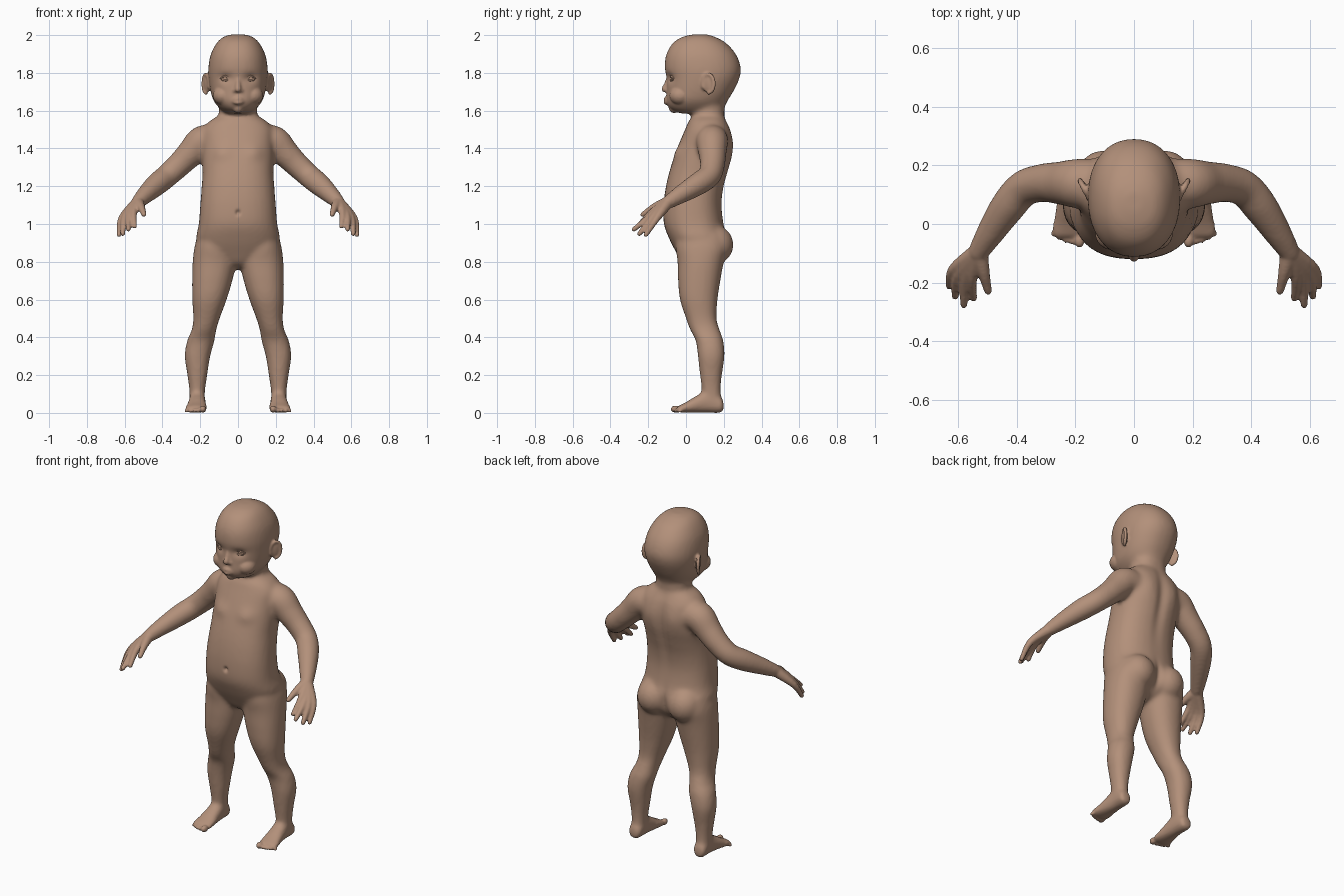
import bpy, bmesh, math
from mathutils import Vector, Matrix

cube = bpy.data.objects.get("Cube")
if cube:
    bpy.data.objects.remove(cube)

skin = bpy.data.materials.new("warm_skin")
skin.use_nodes = True
skin.diffuse_color = (.45, .28, .195, 1)
skin.node_tree.nodes["Principled BSDF"].inputs["Base Color"].default_value = skin.diffuse_color

SIDES = 32


def spline(rows, steps=5):
    """Catmull-Rom interpolation of every column in a list of rows."""
    rows = [Vector(r) for r in rows]
    result = []
    for i in range(len(rows) - 1):
        a, b = rows[max(i - 1, 0)], rows[i]
        c, d = rows[i + 1], rows[min(i + 2, len(rows) - 1)]
        for k in range(steps):
            t = k / steps
            result.append(b + (c - a) * (t / 2) + (a * 2 - b * 5 + c * 4 - d) * (t * t / 2)
                          + (b * 3 - a - c * 3 + d) * (t ** 3 / 2))
    return result + [rows[-1]]


def skin_rings(bm, rings):
    """Bridge a list of point rings and cap both ends."""
    loops = [[bm.verts.new(p) for p in ring] for ring in rings]
    for low, high in zip(loops, loops[1:]):
        for i in range(SIDES):
            j = (i + 1) % SIDES
            bm.faces.new((low[i], low[j], high[j], high[i]))
    bm.faces.new(loops[0])
    bm.faces.new(loops[-1])


def loft(bm, rows, lengthwise=False, power=2.2):
    """Rows: station, x min, x max, then the limits on the third axis."""
    rings = []
    for s, x0, x1, w0, w1 in spline(rows):
        ring = []
        for i in range(SIDES):
            a = math.tau * i / SIDES
            c, d = (math.copysign(abs(f) ** (2 / power), f) for f in (math.cos(a), math.sin(a)))
            x, w = (x0 + x1 + (x1 - x0) * c) / 2, (w0 + w1 + (w1 - w0) * d) / 2
            ring.append((x, s, w) if lengthwise else (x, w, s))
        rings.append(ring)
    skin_rings(bm, rings)


def ball(bm, centre, size, turn=0):
    size = size if isinstance(size, tuple) else (size,) * 3
    matrix = Matrix.Translation(centre) @ Matrix.Rotation(turn, 4, 'Z') @ Matrix.Diagonal((*size, 1))
    bmesh.ops.create_uvsphere(bm, u_segments=24, v_segments=16, radius=1, matrix=matrix)


def tube(bm, points):
    """Round limb through points of x, y, z, radius with rounded ends."""
    path = spline(points)
    rings, normal = [], None
    for i, p in enumerate(path):
        t = (path[min(i + 1, len(path) - 1)].xyz - path[max(i - 1, 0)].xyz).normalized()
        normal = t.orthogonal() if normal is None else normal - t * normal.dot(t)
        normal.normalize()
        side = t.cross(normal)
        rings.append([p.xyz + (normal * math.cos(math.tau * k / SIDES)
                               + side * math.sin(math.tau * k / SIDES)) * p.w for k in range(SIDES)])
    skin_rings(bm, rings)
    for p in (path[0], path[-1]):
        ball(bm, p.xyz, p.w)


def mirror(bm):
    copy = bmesh.ops.duplicate(bm, geom=bm.verts[:] + bm.edges[:] + bm.faces[:])["geom"]
    bmesh.ops.scale(bm, vec=(-1, 1, 1), verts=[v for v in copy if isinstance(v, bmesh.types.BMVert)])


def make_object(name, bm):
    bmesh.ops.recalc_face_normals(bm, faces=bm.faces[:])
    mesh = bpy.data.meshes.new(name)
    bm.to_mesh(mesh)
    bm.free()
    mesh.materials.append(skin)
    obj = bpy.data.objects.new(name, mesh)
    bpy.context.collection.objects.link(obj)
    mesh.polygons.foreach_set("use_smooth", [True] * len(mesh.polygons))
    return obj


def fuse(bm, voxel, passes):
    """Merge all overlapping parts into one smoothed surface."""
    obj = make_object("fusing", bm)
    remesh = obj.modifiers.new("merge", 'REMESH')
    remesh.mode, remesh.voxel_size = 'VOXEL', voxel
    relax = obj.modifiers.new("relax", 'SMOOTH')
    relax.factor, relax.iterations = .5, passes
    graph = bpy.context.evaluated_depsgraph_get()
    mesh = bpy.data.meshes.new_from_object(obj.evaluated_get(graph))
    bpy.data.objects.remove(obj)
    merged = bmesh.new()
    merged.from_mesh(mesh)
    bpy.data.meshes.remove(mesh)
    return merged


def push(bm, centre, reach, move):
    """Soft local displacement, used for hollows and folds."""
    for v in bm.verts:
        d = sum(((v.co[i] - centre[i]) / reach[i]) ** 2 for i in range(3))
        if d < 6:
            v.co += Vector(move) * math.exp(-d)


body = bmesh.new()

# legs
loft(body, [(.95, .03, .21, -.05, .2), (.88, .015, .23, -.055, .22), (.8, .01, .24, -.045, .2),
            (.7, .03, .243, -.042, .182), (.6, .06, .242, -.032, .167), (.5, .097, .237, 0, .162),
            (.44, .115, .245, .022, .178), (.38, .125, .27, .052, .198), (.3, .147, .282, .063, .204),
            (.2, .163, .268, .074, .19), (.12, .174, .258, .083, .184), (.04, .177, .255, .08, .19)])
# feet
loft(body, [(.2, .195, .24, .015, .05), (.185, .18, .255, 0, .085), (.12, .173, .258, 0, .12),
            (.05, .168, .267, 0, .088), (0, .163, .278, 0, .057), (-.035, .163, .283, .002, .04),
            (-.05, .172, .276, .008, .03)], lengthwise=True)
# buttocks
ball(body, (.103, .145, .89), (.1, .107, .105))
# arms
tube(body, [(.12, .135, 1.44, .085), (.19, .138, 1.435, .085), (.25, .14, 1.375, .074),
            (.31, .14, 1.315, .066), (.375, .122, 1.255, .062), (.43, .06, 1.21, .06),
            (.49, -.03, 1.155, .048), (.53, -.095, 1.115, .037)])
mirror(body)

# torso
loft(body, [(z, -w, w, front, back) for z, w, front, back in (
    (1.575, .1, .04, .2), (1.545, .15, .015, .215), (1.5, .185, -.005, .235), (1.43, .19, -.035, .248),
    (1.35, .19, -.065, .243), (1.27, .188, -.09, .222), (1.19, .193, -.108, .2), (1.1, .2, -.119, .19),
    (1, .208, -.117, .2), (.92, .222, -.088, .222), (.85, .2, -.052, .21), (.79, .1, -.015, .16),
    (.765, .03, .03, .11))], power=2.35)
# neck
loft(body, [(z, -.1, .1, .03, .205) for z in (1.48, 1.56, 1.62, 1.68)])
# head
loft(body, [(z, -w, w, front, back) for z, w, front, back in (
    (2.004, .03, .04, .11), (1.992, .075, -.015, .15), (1.96, .112, -.068, .21), (1.9, .144, -.104, .264),
    (1.83, .157, -.113, .29), (1.77, .156, -.103, .283), (1.7, .145, -.104, .25),
    (1.65, .128, -.106, .22), (1.61, .095, -.085, .2), (1.585, .06, -.03, .17))])

body = fuse(body, .012, 6)

# body folds: spine, chest, eye hollows
push(body, (0, .25, 1.33), (.03, .1, .2), (0, -.014, 0))
push(body, (0, .25, .88), (.02, .1, .08), (0, -.02, 0))
for s in (-1, 1):
    push(body, (s * .09, -.06, 1.38), (.05, .06, .04), (0, -.012, 0))
    push(body, (s * .066, -.085, 1.772), (.034, .05, .022), (0, .016, 0))
    push(body, (s * .09, .24, 1.42), (.05, .06, .08), (0, .008, 0))

details = bmesh.new()
# fingers and thumb, fanned out from the wrist
wrist = (.53, -.095, 1.115, .032)
for knuckle, tip in (((.615, -.155, 1.03), (.63, -.212, .943)), ((.598, -.174, 1.036), (.61, -.247, .948)),
                     ((.576, -.184, 1.045), (.58, -.275, .972)), ((.553, -.184, 1.058), (.547, -.253, .988))):
    tube(details, [wrist, (*knuckle, .019), (*tip, .0125)])
tube(details, [wrist, (.513, -.165, 1.09, .021), (.498, -.228, 1.05, .0135)])
# toes
for i in range(5):
    r = .021 if i == 0 else .015 - .001 * i
    ball(details, (.186 + .021 * i + (.004 if i else 0), -.056 + .0015 * i * i, r * .95), (r * .85, r * 1.2, r * .9))
# ears with a raised rim
ear, lean = Vector((.165, .118, 1.742)), Vector((.46, .88, 0))
ball(details, ear, (.011, .034, .05), -math.radians(28))
rim = []
for i in range(9):
    a = math.radians(200 - 36 * i)
    p = ear + lean * (.034 * math.cos(a)) + Vector((.004, 0, .05 * math.sin(a)))
    rim.append((*p, .0095))
tube(details, rim)
# cheeks and nostrils
ball(details, (.078, -.03, 1.68), (.055, .058, .05))
ball(details, (.018, -.1, 1.707), .012)
mirror(details)
# nose, lips and chin
tube(details, [(0, -.09, 1.785, .01), (0, -.101, 1.745, .013), (0, -.113, 1.714, .017)])
for z, r in ((1.663, .011), (1.643, .012)):
    tube(details, [(-.038, -.092, 1.652, .006), (0, -.107, z, r), (.038, -.092, 1.652, .006)])
ball(details, (0, -.062, 1.617), .03)

extra = bpy.data.meshes.new("details")
details.to_mesh(extra)
details.free()
body.from_mesh(extra)
bpy.data.meshes.remove(extra)
body = fuse(body, .0065, 3)

# navel
push(body, (0, -.12, 1.06), (.011, .05, .013), (0, .016, 0))
make_object("body", body)

# eyes with lids
for s, side in ((1, "left"), (-1, "right")):
    eye = bmesh.new()
    ball(eye, (s * .067, -.054, 1.77), .026)
    make_object(side + "_eye", eye)
    for lid, rise in (("upper", .013), ("lower", -.01)):
        fold = bmesh.new()
        tube(fold, [(s * .04, -.076, 1.768, .003), (s * .066, -.08, 1.77 + rise, .005),
                    (s * .093, -.064, 1.771, .003)])
        make_object(side + "_" + lid + "_eyelid", fold)
